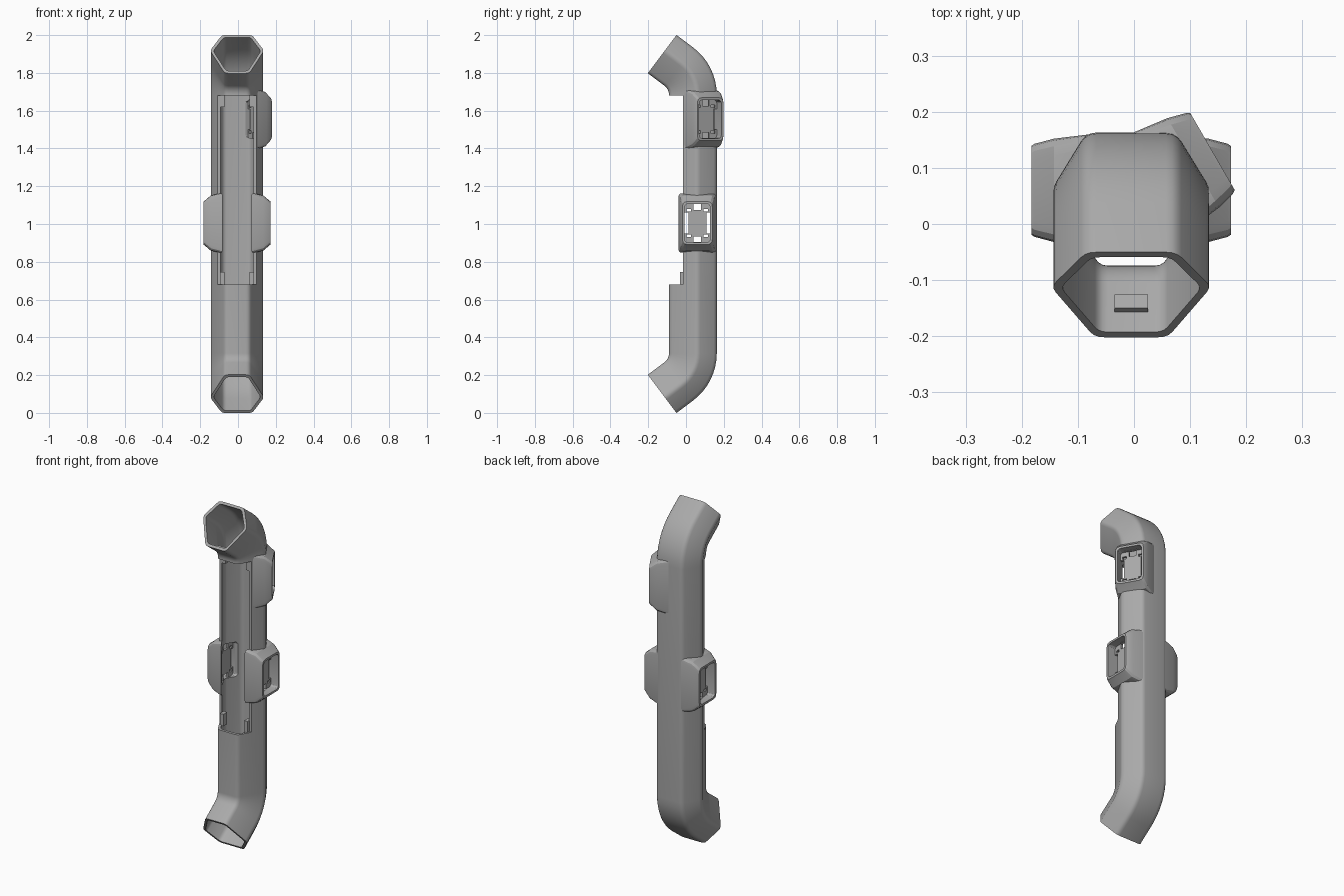
import bpy, bmesh, math
from mathutils import Vector, Matrix

if "Cube" in bpy.data.objects:
    bpy.data.objects.remove(bpy.data.objects["Cube"])

grey = bpy.data.materials.new("plain grey")
grey.use_nodes = True
tone = (0.4, 0.4, 0.4, 1)
grey.diffuse_color = tone
grey.node_tree.nodes["Principled BSDF"].inputs["Base Color"].default_value = tone

CX, CY = -0.005, 0.06          # tube axis
BEND = math.radians(53.13)     # bend of each end
PIVOT_Y, PIVOT_Z, TIP = -0.15, 0.316, 0.11


def make(name, bm):
    bmesh.ops.recalc_face_normals(bm, faces=bm.faces)
    mesh = bpy.data.meshes.new(name)
    bm.to_mesh(mesh)
    bm.free()
    mesh.materials.append(grey)
    ob = bpy.data.objects.new(name, mesh)
    bpy.context.collection.objects.link(ob)
    return ob


def loft(bm, loops, capped=False, cyclic=False):
    rings = [[bm.verts.new(p) for p in loop] for loop in loops]
    n = len(rings[0])
    pairs = list(zip(rings, rings[1:]))
    if cyclic:
        pairs.append((rings[-1], rings[0]))
    for a, b in pairs:
        for i in range(n):
            j = (i + 1) % n
            bm.faces.new((a[i], a[j], b[j], b[i]))
    if capped:
        bm.faces.new(rings[0])
        bm.faces.new(rings[-1])


def box(name, centre, size, turn=Matrix()):
    bm = bmesh.new()
    bmesh.ops.create_cube(bm, size=1)
    bm.transform(Matrix.Translation(centre) @ turn @ Matrix.Diagonal((*size, 1)))
    return make(name, bm)


def cut(ob, cutters):
    for c in cutters:
        mod = ob.modifiers.new("cut", "BOOLEAN")
        mod.operation, mod.solver, mod.object = "DIFFERENCE", "EXACT", c
        bpy.context.view_layer.update()
        deps = bpy.context.evaluated_depsgraph_get()
        mesh = bpy.data.meshes.new_from_object(ob.evaluated_get(deps))
        ob.modifiers.clear()
        ob.data = mesh


def rounded(points, r):
    out = []
    for i, p in enumerate(points):
        p = Vector(p)
        a = p + (Vector(points[i - 1]) - p).normalized() * r
        b = p + (Vector(points[(i + 1) % len(points)]) - p).normalized() * r
        out += [a * (1 - t) ** 2 + p * 2 * t * (1 - t) + b * t * t for t in (0, 0.33, 0.67, 1)]
    return out


# Hexagonal tube section
half = [(0.08, 0.163), (0.143, 0.06), (0.065, -0.09)]
section = rounded(half + [(-x, y) for x, y in reversed(half)], 0.018)


def on_path(x, s, a, ahead, top):
    r = s - PIVOT_Y
    y = PIVOT_Y + r * math.cos(a) - ahead * math.sin(a)
    z = PIVOT_Z - r * math.sin(a) - ahead * math.cos(a)
    return Vector((CX + x, y, 2 - z if top else z))


def tube_loops(scale):
    steps = [(BEND, TIP)] + [(BEND * k / 8, 0) for k in range(8, -1, -1)]
    stations = [(a, l, False) for a, l in steps] + [(a, l, True) for a, l in reversed(steps)]
    mid = 0.04
    return [[on_path(p.x * scale, mid + (p.y - mid) * scale, a, l, top) for p in section]
            for a, l, top in stations]


# Hollow bent tube
bm = bmesh.new()
loft(bm, tube_loops(1) + tube_loops(0.88)[::-1], cyclic=True)
tube = make("bent_tube", bm)

# Tube interior, used to trim the sockets
bm = bmesh.new()
loft(bm, tube_loops(0.885), capped=True)
core = make("core_cutter", bm)

# Long front opening
helpers = [core]
opening = box("opening_cutter", (0, -0.165, 1.18), (0.6, 0.3, 1.0))
helpers.append(opening)
cut(tube, [opening])


def rectangle(d, hy, hz, corner):
    pts = rounded([(-hy, -hz), (hy, -hz), (hy, hz), (-hy, hz)], corner)
    return [(d, p.x, p.y) for p in pts]


# Side sockets: flared collar, deep recess and slotted back plate
def socket(name, origin, z, degrees, reach):
    turn = Matrix.Rotation(math.radians(degrees), 4, "Z")
    place = Matrix.Translation((*origin, z)) @ turn
    bm = bmesh.new()
    profile = [(-0.105, 0.1, 0.16, 0.02), (-0.04, 0.092, 0.147, 0.03), (-0.006, 0.083, 0.118, 0.028),
               (0, 0.079, 0.114, 0.027), (0, 0.068, 0.102, 0.022), (-0.105, 0.068, 0.102, 0.022)]
    loft(bm, [rectangle(reach + d, hy, hz, c) for d, hy, hz, c in profile], cyclic=True)
    bm.transform(place)
    collar = make(name + "_collar", bm)
    cut(collar, [core])

    hole = box(name + "_hole_cutter", place @ Vector((reach, 0, 0)), (0.24, 0.134, 0.202), turn)
    cut(tube, [hole])
    helpers.append(hole)

    plate = box(name + "_plate", place @ Vector((reach - 0.055, 0, 0)), (0.014, 0.138, 0.206), turn)
    slots = []
    for side in (-1, 1):
        for offset, size in (((0, 0, side * 0.087), (0.1, 0.04, 0.034)),
                             ((0, side * 0.06, 0), (0.1, 0.024, 0.11)),
                             ((0, side * 0.045, 0.068), (0.1, 0.024, 0.014)),
                             ((0, side * 0.045, -0.068), (0.1, 0.024, 0.014))):
            at = place @ (Vector((reach - 0.055, 0, 0)) + Vector(offset))
            slots.append(box("slot_cutter", at, size, turn))
    cut(plate, slots)
    helpers.extend(slots)
    return [collar, plate]


parts = [tube]
parts += socket("left_socket", (CX, CY), 1.005, 0, 0.178)
parts += socket("right_socket", (CX, CY), 1.005, 180, 0.178)
parts += socket("upper_socket", (0.0015, 0.049), 1.555, 30, 0.16)

# Locating tabs at the corners of the front opening
for side, word in ((1, "left"), (-1, "right")):
    box(word + "_lower_tab", (CX + side * 0.078, -0.015, 0.71), (0.022, 0.036, 0.07))
    box(word + "_upper_tab", (CX + side * 0.078, 0.0, 1.655), (0.022, 0.03, 0.07))

# Catches on the inside of each mouth
for top, word in ((True, "upper"), (False, "lower")):
    turn = Matrix.Rotation(BEND if top else -BEND, 4, "X")
    box(word + "_mouth_catch", on_path(0, -0.07, BEND, 0.05, top), (0.06, 0.014, 0.03), turn)

for h in helpers:
    bpy.data.objects.remove(h)

# Soft shading with crisp edges
bpy.ops.object.select_all(action="DESELECT")
for p in parts:
    p.select_set(True)
bpy.context.view_layer.objects.active = tube
bpy.ops.object.shade_smooth_by_angle(angle=math.radians(25))
